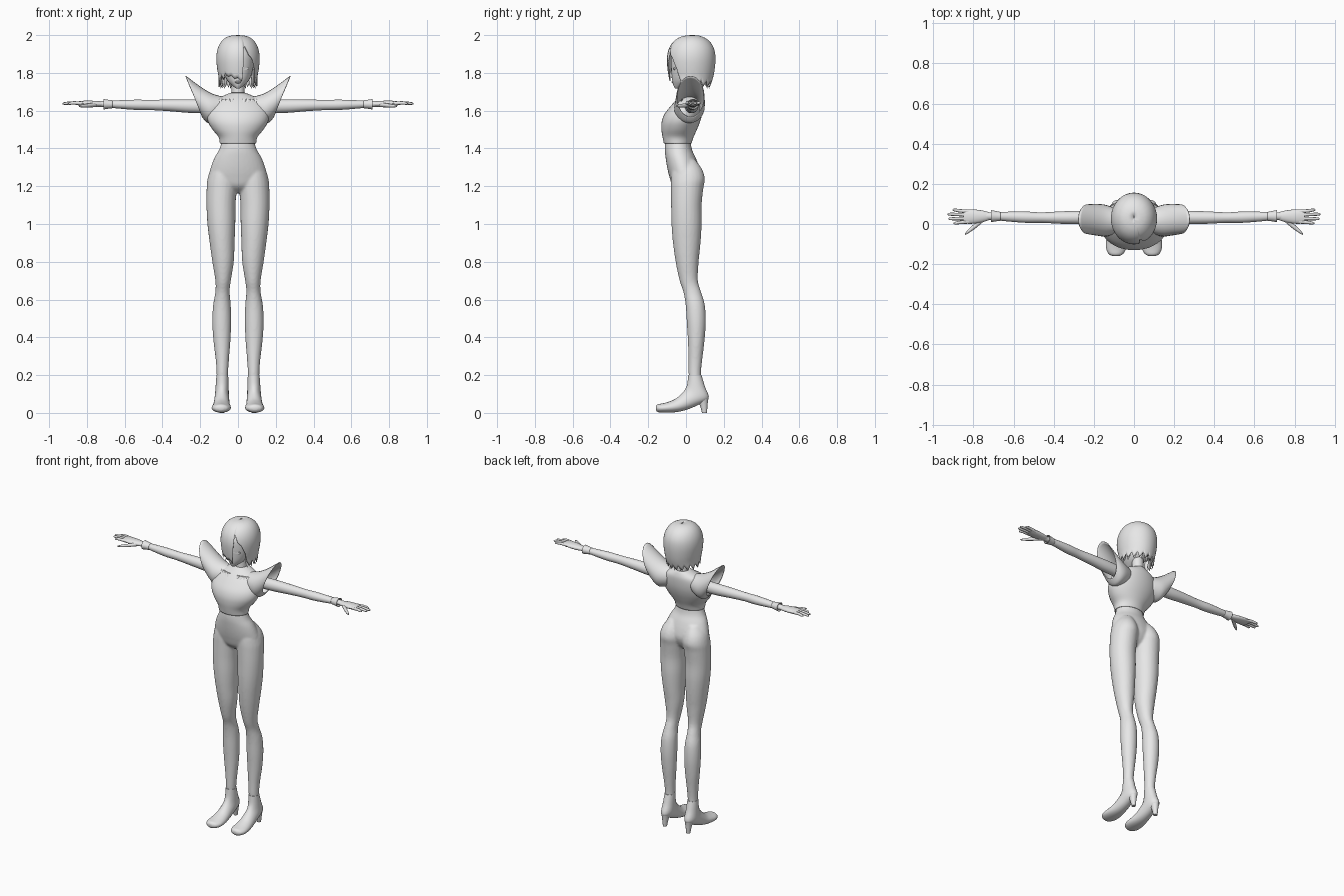
import bpy, bmesh, math
from mathutils import Vector as V

cube = bpy.data.objects.get("Cube")
if cube:
    bpy.data.objects.remove(cube)

grey = bpy.data.materials.new("plain_grey")
grey.use_nodes = True
tone = (0.8, 0.8, 0.8, 1)
grey.diffuse_color = tone
grey.node_tree.nodes["Principled BSDF"].inputs["Base Color"].default_value = tone


# ---- helpers ----
def spline(rows, t):
    """Smooth interpolation through rows of vectors, t in 0..1."""
    last = len(rows) - 1
    f = t * last
    i = min(int(f), last - 1)
    f -= i
    pick = [rows[min(max(i + k, 0), last)] for k in (-1, 0, 1, 2)]
    out = []
    for a, b, c, d in zip(*pick):
        out.append(b + 0.5 * f * (c - a + f * (2 * a - 5 * b + 4 * c - d + f * (3 * (b - c) + d - a))))
    return out


def loft(bm, rows, sides=20, steps=4, caps=True, sign=1):
    """Skin elliptical rings, each a centre and two half axes."""
    count = (len(rows) - 1) * steps
    rings = []
    for k in range(count + 1):
        c, u, v = spline(rows, k / count)
        ring = []
        for j in range(sides):
            a = math.tau * j / sides
            p = c + u * math.cos(a) + v * math.sin(a)
            ring.append(bm.verts.new((p.x * sign, p.y, p.z)))
        rings.append(ring)
    for r, q in zip(rings, rings[1:]):
        for j in range(sides):
            n = (j + 1) % sides
            bm.faces.new((r[j], r[n], q[n], q[j]))
    if caps:
        bm.faces.new(rings[0][::-1])
        bm.faces.new(rings[-1])


def upright(table):
    """Rows of height, front y, back y, half width, centre x."""
    return [(V((x, (f + b) / 2, z)), V((w, 0, 0)), V((0, (f - b) / 2, 0))) for z, f, b, w, x in table]


def sideways(table):
    """Rows of x, y, z, half depth, half height."""
    return [(V((x, y, z)), V((0, d, 0)), V((0, 0, h))) for x, y, z, d, h in table]


def tilted(table):
    """Rows of upper y, z, lower y, z, half width, centre x."""
    return [(V((x, (a + c) / 2, (b + d) / 2)), V((w, 0, 0)), V((0, (a - c) / 2, (b - d) / 2)))
            for a, b, c, d, w, x in table]


def finish(name, bm, mirror=False, thick=0, angle=50):
    bmesh.ops.recalc_face_normals(bm, faces=bm.faces)
    mesh = bpy.data.meshes.new(name)
    bm.to_mesh(mesh)
    bm.free()
    mesh.materials.append(grey)
    ob = bpy.data.objects.new(name, mesh)
    bpy.context.collection.objects.link(ob)
    bpy.ops.object.select_all(action="DESELECT")
    ob.select_set(True)
    bpy.context.view_layer.objects.active = ob
    bpy.ops.object.shade_smooth_by_angle(angle=math.radians(angle))
    if thick:
        ob.modifiers.new("thickness", "SOLIDIFY").thickness = thick
    if mirror:
        ob.modifiers.new("mirror", "MIRROR")
    return ob


def part(name, rows, mirror=False, caps=True, thick=0, sides=20):
    bm = bmesh.new()
    loft(bm, rows, sides, caps=caps)
    return finish(name, bm, mirror, thick)


# ---- hips and legs, blended into one skin ----
hips = [(1.47, -.1, .02, .085, 0), (1.43, -.11, .025, .088, 0), (1.39, -.112, .033, .102, 0),
        (1.35, -.108, .052, .125, 0), (1.3, -.1, .07, .144, 0), (1.25, -.088, .078, .152, 0),
        (1.2, -.07, .06, .12, 0), (1.165, -.03, .03, .04, 0)]
leg = [(1.34, -.06, .05, .04, .07), (1.29, -.075, .085, .065, .08), (1.24, -.08, .1, .078, .083),
       (1.19, -.08, .092, .08, .086), (1.1, -.079, .083, .077, .09), (1, -.077, .083, .074, .088),
       (.9, -.069, .077, .066, .084), (.8, -.055, .067, .057, .079), (.7, -.034, .063, .041, .079),
       (.64, -.014, .08, .038, .082), (.57, -.002, .1, .047, .085), (.48, .004, .105, .05, .086),
       (.38, .01, .098, .045, .085), (.28, .013, .086, .035, .083), (.2, .014, .079, .03, .083),
       (.12, .02, .085, .03, .084)]
bm = bmesh.new()
loft(bm, upright(hips), 32)
for side in (1, -1):
    loft(bm, upright(leg), 24, sign=side)
lower = finish("hips_and_legs", bm)
remesh = lower.modifiers.new("blend", "REMESH")
remesh.mode = "VOXEL"
remesh.voxel_size = 0.007
remesh.use_smooth_shade = True
soften = lower.modifiers.new("soften", "SMOOTH")
soften.iterations = 5

# ---- high heeled shoes ----
shoe = [(.012, .2, .082, .2, .031, .083), (.006, .15, .1, .14, .034, .084),
        (-.008, .12, .12, .075, .037, .085), (-.03, .095, .06, .04, .04, .086),
        (-.06, .072, -.005, .014, .044, .087), (-.095, .058, -.06, .003, .05, .088),
        (-.125, .05, -.115, .001, .05, .089), (-.15, .045, -.148, .004, .036, .09),
        (-.16, .035, -.16, .015, .015, .09)]
part("shoe", tilted(shoe), mirror=True)
heel = [(.085, .05, .12, .028, .085), (.05, .07, .115, .02, .085), (0, .085, .111, .012, .085)]
part("shoe_heel", upright(heel), mirror=True, sides=12)

# ---- bodice, neck ----
bodice = [(1.425, -.117, .028, .096, 0), (1.46, -.124, .04, .103, 0), (1.5, -.13, .058, .135, 0),
          (1.54, -.129, .074, .158, 0), (1.58, -.115, .085, .165, 0), (1.62, -.085, .09, .156, 0),
          (1.655, -.053, .09, .128, 0), (1.68, -.025, .083, .075, 0), (1.695, -.006, .075, .038, 0)]
part("bodice", upright(bodice), caps=False, thick=.004, sides=36)
neck = [(1.64, -.01, .075, .045, 0), (1.69, -.002, .07, .035, 0), (1.78, 0, .068, .035, 0)]
part("neck", upright(neck))

# ---- pointed shoulder wings, open on the outside ----
wing = []
for low_x, low_z, top_x, top_z, front, back in (
        (.1, 1.55, .07, 1.672, -.045, .075), (.145, 1.535, .135, 1.69, -.062, .095),
        (.168, 1.54, .2, 1.728, -.058, .1), (.19, 1.565, .276, 1.785, -.05, .098)):
    wing.append((V(((low_x + top_x) / 2, (front + back) / 2, (low_z + top_z) / 2)),
                 V(((top_x - low_x) / 2, 0, (top_z - low_z) / 2)), V((0, (back - front) / 2, 0))))
part("shoulder_wing", wing, mirror=True, caps=False, thick=.004, sides=24)

# ---- ragged trim on the chest ----
bm = bmesh.new()
for x, drop in ((.035, .03), (.055, .045), (.075, .035), (.095, .05), (.11, .03)):
    top, low = 1.662, 1.662 - drop
    y_top, y_low = -.048 + x * x * 2.5, -.048 - drop * .8 + x * x * 2.5
    loft(bm, [(V((x, y_top, top)), V((.011, 0, 0)), V((0, .005, 0))),
              (V((x - .008, y_low, low)), V((.001, 0, 0)), V((0, .001, 0)))], 6, 2)
finish("chest_trim", bm, True)

# ---- arms, cuffs, hands ----
arm = [(.12, .028, 1.622, .035, .036), (.25, .032, 1.624, .034, .036), (.36, .032, 1.628, .031, .031),
       (.46, .032, 1.63, .026, .027), (.54, .034, 1.631, .028, .027), (.63, .037, 1.633, .024, .022),
       (.7, .039, 1.635, .019, .017), (.75, .039, 1.635, .02, .014)]
part("arm", sideways(arm), mirror=True)
cuff = [(.665, .038, 1.634, .022, .021), (.69, .039, 1.634, .026, .024), (.712, .039, 1.634, .03, .028)]
part("cuff", sideways(cuff), mirror=True, caps=False, thick=.003)

bm = bmesh.new()
palm = [(.72, .039, 1.635, .019, .013), (.76, .038, 1.636, .03, .016), (.81, .037, 1.638, .036, .015),
        (.85, .037, 1.639, .034, .01)]
loft(bm, sideways(palm), 16)
for root, tip, length in ((.011, .004, .9), (.028, .026, .925), (.045, .049, .93), (.062, .07, .905)):
    finger = [(.82, root, 1.638, .009, .01), (.87, (root + tip) / 2, 1.641, .0085, .009),
              (length - .01, tip, 1.638, .007, .007), (length, tip, 1.637, .002, .002)]
    loft(bm, sideways(finger), 8, 3)
thumb = [(.745, .03, 1.632, .014, .012), (.785, -.004, 1.628, .014, .011),
         (.825, -.036, 1.625, .01, .008), (.843, -.052, 1.624, .003, .003)]
loft(bm, sideways(thumb), 8, 3)
finish("hand", bm, True)

# ---- head ----
head = [(1.718, -.058, -.035, .01, 0), (1.732, -.066, .02, .03, 0), (1.76, -.073, .07, .057, 0),
        (1.8, -.077, .1, .075, 0), (1.85, -.08, .12, .085, 0), (1.9, -.076, .125, .085, 0),
        (1.95, -.05, .1, .06, 0)]
part("head", upright(head), sides=28)
nose = [(1.812, -.079, -.07, .004, 0), (1.782, -.09, -.065, .008, 0), (1.774, -.076, -.066, .004, 0)]
part("nose", upright(nose), sides=8)
lips = [(1.756, -.074, -.06, .012, 0), (1.751, -.077, -.06, .016, 0), (1.745, -.072, -.06, .01, 0)]
part("lips", upright(lips), sides=10)

bm = bmesh.new()
for x, w in ((.035, .018), (.052, .006)):
    loft(bm, [(V((x, -.076 + x * .2, 1.822)), V((w, w * .5, 0)), V((0, 0, .007))),
              (V((x, -.07 + x * .2, 1.822)), V((w, w * .5, 0)), V((0, 0, .007)))], 10, 1)
finish("eye", bm, True)
ear = [(1.835, .015, .035, .006, .086), (1.815, .008, .04, .01, .086), (1.785, .014, .03, .005, .078)]
part("ear", upright(ear), mirror=True, sides=10)

# ---- bobbed hair with a swept fringe, cut by a ragged hemline ----
shape = [(2, .03, .04, .002), (1.994, -.02, .082, .05), (1.97, -.062, .122, .085),
         (1.93, -.09, .148, .107), (1.88, -.101, .156, .115), (1.82, -.098, .152, .11),
         (1.77, -.09, .142, .102), (1.70, -.08, .118, .105)]
hem = [(-180, 1.735), (-75, 1.74), (-55, 1.775), (-30, 1.785), (13, 1.76), (17, 1.94),
       (35, 1.885), (52, 1.83), (60, 1.745), (180, 1.735)]


def lookup(table, key):
    for a, b in zip(table, table[1:]):
        lo, hi = sorted((a[0], b[0]))
        if lo <= key <= hi:
            f = (key - a[0]) / (b[0] - a[0])
            return [p + f * (q - p) for p, q in zip(a, b)]
    return table[-1]


fine = [spline(shape, k / 40) for k in range(41)]
bm = bmesh.new()
columns, rows = 144, 18
grid = []
for i in range(columns):
    deg = -180 + 360 * i / columns
    saw = abs((deg / 20) % 1 - 0.5) * 2
    bottom = lookup(hem, deg)[1] + 0.032 * (saw - 0.4) * (0.4 if -40 < deg < 55 else 1)
    a = math.radians(deg)
    column = []
    for j in range(rows + 1):
        t = j / rows
        z = 2 - (2 - bottom) * t ** 1.6
        _, front, back, wide = lookup(fine, z)
        column.append(bm.verts.new((wide * math.sin(a),
                                    (front + back) / 2 - (back - front) / 2 * math.cos(a), z)))
    grid.append(column)
for i in range(columns):
    a, b = grid[i], grid[(i + 1) % columns]
    for j in range(rows):
        bm.faces.new((a[j], b[j], b[j + 1], a[j + 1]))
bmesh.ops.remove_doubles(bm, verts=bm.verts, dist=1e-5)
finish("hair", bm, thick=.004, angle=60)

# loose lock tips flicking out at the sides and nape
bm = bmesh.new()
for deg in (62, 80, 105, 130, 155, 180, 205, 230, 255, 280, 298):
    a = math.radians(deg)
    out = V((math.sin(a), -math.cos(a), 0))
    across = V((math.cos(a), math.sin(a), 0))
    lock = [(V((0, .028, z)) + out * r, across * w, out * w * .4)
            for z, r, w in ((1.82, .095, .012), (1.77, .088, .015), (1.74, .085, .009), (1.718, .096, .001))]
    loft(bm, lock, 8, 3)
finish("hair_tips", bm)
